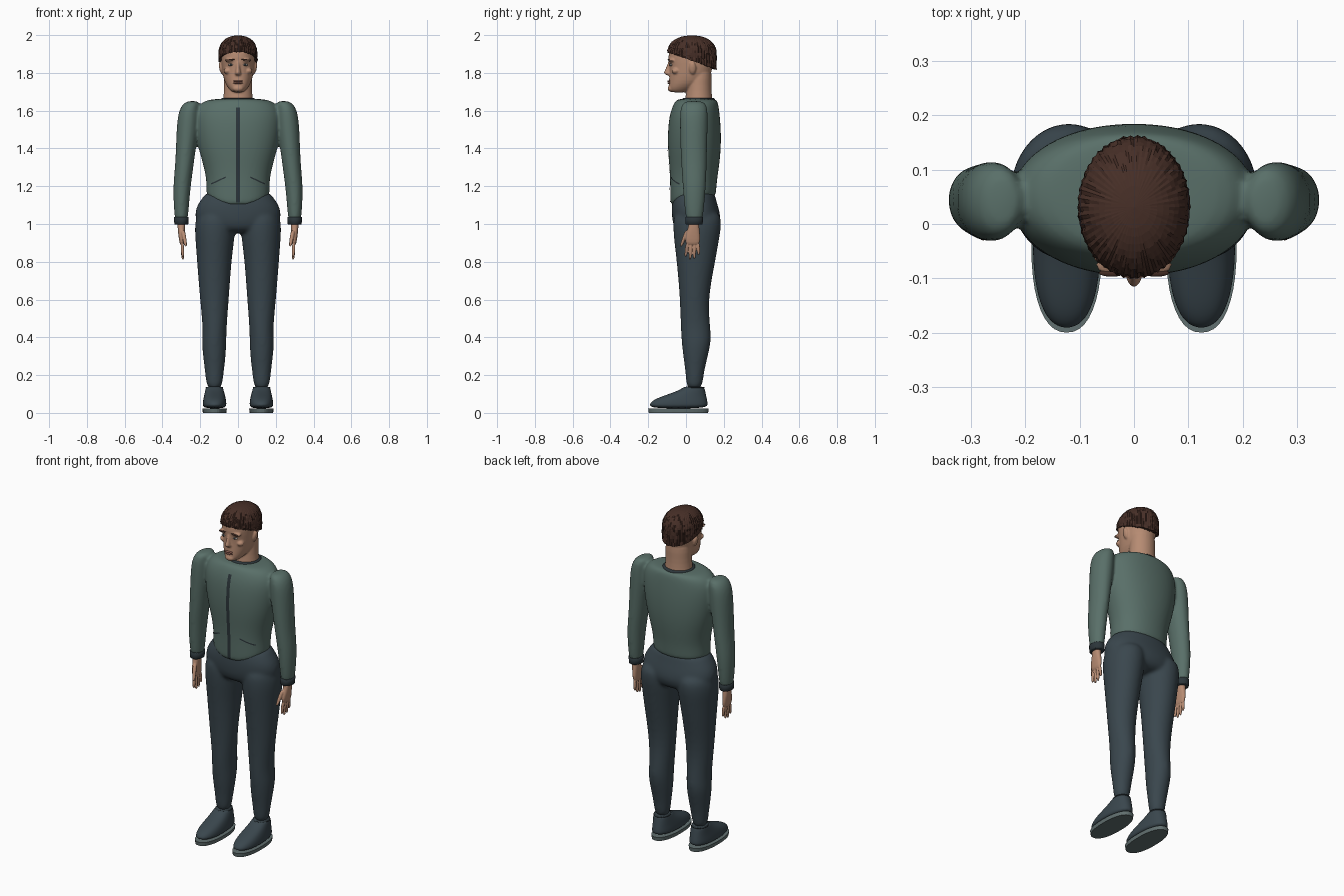
import bpy, bmesh, math, random
from mathutils import Matrix, Vector

random.seed(4)
if "Cube" in bpy.data.objects:
    bpy.data.objects.remove(bpy.data.objects["Cube"])


def material(name, *rgb):
    mat = bpy.data.materials.new(name)
    mat.use_nodes = True
    mat.diffuse_color = (*rgb, 1)
    mat.node_tree.nodes["Principled BSDF"].inputs["Base Color"].default_value = (*rgb, 1)
    return mat


skin = material("skin", .47, .26, .17)
jacket_green = material("jacket green", .10, .16, .14)
trouser_blue = material("trouser blue", .042, .062, .075)
trim_dark = material("dark trim", .025, .036, .042)
hair_brown = material("hair brown", .062, .028, .02)
sole_grey = material("sole grey", .12, .16, .16)
lip_tone = material("lips", .28, .12, .09)
eye_white = material("eye white", .45, .40, .36)


def loft(bm, rings, side=1, power=2.0, sides=20):
    """Closed stack of oval rings: height, centre x, front y, back y, half width."""
    loops = []
    for z, cx, front, back, half in rings:
        loop = []
        for i in range(sides):
            a = math.tau * i / sides
            c, s = math.cos(a), math.sin(a)
            x = math.copysign(abs(c) ** (2 / power), c) * half
            y = math.copysign(abs(s) ** (2 / power), s) * (back - front) / 2
            loop.append(bm.verts.new((side * (cx + x), (front + back) / 2 + y, z)))
        loops.append(loop)
    for low, high in zip(loops, loops[1:]):
        for i in range(sides):
            j = (i + 1) % sides
            bm.faces.new((low[i], low[j], high[j], high[i]))
    bm.faces.new(loops[0])
    bm.faces.new(loops[-1])
    return loops


def ellipsoid(bm, centre, radii, tilt=0.0):
    matrix = Matrix.Translation(centre) @ Matrix.Rotation(tilt, 4, "Y") @ Matrix.Diagonal((*radii, 1))
    bmesh.ops.create_uvsphere(bm, u_segments=16, v_segments=10, radius=1, matrix=matrix)


def finish(name, bm, mat, subdivide=0, voxel=0, relax=4, smooth=True):
    """Turn the mesh into an object, optionally rounded and fused into one skin."""
    bmesh.ops.recalc_face_normals(bm, faces=bm.faces)
    mesh = bpy.data.meshes.new(name)
    bm.to_mesh(mesh)
    bm.free()
    mesh.materials.append(mat)
    for face in mesh.polygons:
        face.use_smooth = smooth
    obj = bpy.data.objects.new(name, mesh)
    bpy.context.collection.objects.link(obj)
    if subdivide:
        mod = obj.modifiers.new("round", "SUBSURF")
        mod.levels = mod.render_levels = subdivide
    if voxel:
        mod = obj.modifiers.new("fuse", "REMESH")
        mod.mode, mod.voxel_size, mod.use_smooth_shade = "VOXEL", voxel, True
        mod = obj.modifiers.new("relax", "SMOOTH")
        mod.iterations = relax
    return obj


# Jacket: torso and both sleeves fused, the hem dipping to a point in front
bm = bmesh.new()
torso = [(1.14, 0, -.078, .155, .165), (1.16, 0, -.085, .16, .17), (1.23, 0, -.085, .165, .168),
         (1.31, 0, -.09, .178, .185), (1.40, 0, -.098, .187, .212), (1.50, 0, -.098, .187, .228),
         (1.58, 0, -.088, .18, .23), (1.63, 0, -.07, .173, .21), (1.655, 0, -.055, .167, .175),
         (1.664, 0, -.035, .15, .11)]
loops = loft(bm, torso, power=2.15)
for loop in loops[:2]:
    for v in loop:
        v.co.z -= .055 * max(0, -(v.co.y - .04) / .125) ** 2
sleeve = [(1.01, .3, .005, .085, .03), (1.04, .3, -.002, .09, .036), (1.10, .3, -.01, .098, .041),
          (1.20, .297, -.018, .106, .047), (1.30, .285, -.025, .11, .049), (1.40, .276, -.03, .112, .053),
          (1.52, .265, -.033, .116, .06), (1.59, .26, -.033, .116, .056), (1.63, .25, -.025, .11, .048),
          (1.652, .24, -.005, .09, .03)]
for side in (1, -1):
    loft(bm, sleeve, side)
jacket = finish("jacket", bm, jacket_green, 2, .009, 4)

# Trousers: hips and legs fused
bm = bmesh.new()
hips = [(.95, 0, -.03, .14, .14), (.98, 0, -.065, .175, .21), (1.03, 0, -.076, .188, .232),
        (1.09, 0, -.078, .172, .226), (1.14, 0, -.072, .157, .19), (1.18, 0, -.06, .15, .16)]
leg = [(.12, .125, 0, .087, .04), (.20, .125, 0, .092, .048), (.30, .125, -.016, .116, .061),
       (.38, .127, -.024, .135, .066), (.45, .123, -.029, .13, .063), (.60, .125, -.032, .116, .077),
       (.80, .126, -.05, .156, .092), (.90, .123, -.063, .173, .102), (1.0, .121, -.072, .192, .112),
       (1.08, .115, -.06, .18, .095)]
loft(bm, hips, power=2.2)
for side in (1, -1):
    loft(bm, leg, side)
finish("trousers", bm, trouser_blue, 2, .01, 5)

# Shoes, soles, ankle bands, cuffs and hands on each side
shoe = [(.022, .124, -.195, .115, .061), (.05, .124, -.196, .117, .064), (.075, .124, -.165, .112, .06),
        (.10, .124, -.09, .106, .054), (.125, .125, -.025, .1, .048), (.142, .125, -.01, .094, .044)]
sole = [(0, .124, -.197, .117, .062), (.022, .124, -.2, .12, .065)]
cuff = [(.998, .3, 0, .086, .034), (1.0, .3, -.002, .088, .037), (1.035, .3, -.004, .091, .039),
        (1.037, .3, 0, .088, .036)]
palm = [(.885, .296, -.002, .072, .011), (.92, .298, -.008, .076, .015), (.96, .3, .005, .073, .018),
        (1.0, .3, .015, .068, .021), (1.02, .3, .015, .068, .021)]
for side, label in ((1, "left"), (-1, "right")):
    bm = bmesh.new()
    loft(bm, shoe, side, 2.3)
    finish(label + "_shoe", bm, trouser_blue, 2)

    bm = bmesh.new()
    loft(bm, sole, side, 2.3, 40)
    finish(label + "_sole", bm, sole_grey, smooth=False)

    bm = bmesh.new()
    loft(bm, [(.132, .125, -.008, .098, .046), (.138, .125, -.008, .097, .045)], side)
    ellipsoid(bm, (side * .124, -.045, .111), (.026, .008, .004))
    finish(label + "_shoe_trim", bm, trim_dark)

    bm = bmesh.new()
    loft(bm, cuff, side, sides=32)
    finish(label + "_cuff", bm, trim_dark)

    bm = bmesh.new()
    loft(bm, palm, side, 2.4)
    # Four fingers fanning from the knuckles
    for k, length in enumerate((.075, .09, .085, .065)):
        root, tip = .007 + k * .019, -.002 + k * .023
        r = .0095
        loft(bm, [(.9 - length * t, .296 - .004 * t, root + (tip - root) * t - w * r,
                   root + (tip - root) * t + w * r, w * r)
                  for t, w in ((0, 1), (.4, 1), (.85, .85), (1, .5))], side, sides=10)
    # Thumb leaning forward and inward
    loft(bm, [(.97 - .09 * t, .292 - .016 * t, .008 - .035 * t - w * .012,
               .008 - .035 * t + w * .012, w * .012)
              for t, w in ((0, 1), (.4, 1), (.85, .8), (1, .5))], side, sides=10)
    finish(label + "_hand", bm, skin, 1, .0035, 2)

# Head, neck, nose, brow and ears fused
bm = bmesh.new()
skull = [(1.695, 0, -.078, 0, .028), (1.71, 0, -.094, .03, .045), (1.74, 0, -.092, .09, .067),
         (1.78, 0, -.09, .13, .08), (1.83, 0, -.088, .143, .087), (1.88, 0, -.097, .147, .092),
         (1.93, 0, -.09, .145, .09), (1.965, 0, -.05, .12, .07), (1.98, 0, -.01, .08, .04)]
neck = [(1.62, 0, -.01, .145, .085), (1.66, 0, -.005, .14, .08), (1.70, 0, 0, .136, .075),
        (1.77, 0, .005, .136, .074), (1.83, 0, .01, .138, .075)]
loft(bm, skull, power=2.15)
loft(bm, neck)
loft(bm, [(1.785, 0, -.095, -.06, .014), (1.795, 0, -.122, -.06, .019), (1.81, 0, -.116, -.06, .013),
          (1.845, 0, -.098, -.06, .01), (1.87, 0, -.095, -.06, .01)], sides=12)
ellipsoid(bm, (0, -.078, 1.717), (.03, .02, .018))
for side in (1, -1):
    ellipsoid(bm, (side * .04, -.075, 1.866), (.032, .02, .009))
    ellipsoid(bm, (side * .055, -.055, 1.81), (.022, .022, .016))
    ellipsoid(bm, (side * .09, .035, 1.825), (.01, .019, .033), side * .2)
finish("head", bm, skin, 1, .005, 3)

# Facial features
bm = bmesh.new()
for z in (1.746, 1.756):
    ellipsoid(bm, (0, -.089, z), (.027, .01, .005))
finish("lips", bm, lip_tone)
for name, mat, centre, radii in (
        ("eyes", eye_white, (.038, -.079, 1.843), (.015, .008, .006)),
        ("irises", trim_dark, (.038, -.084, 1.843), (.006, .005, .006)),
        ("eyebrows", hair_brown, (.041, -.09, 1.869), (.024, .007, .004))):
    bm = bmesh.new()
    for side in (1, -1):
        ellipsoid(bm, (side * centre[0], *centre[1:]), radii, side * .08)
    finish(name, bm, mat)

# Hair: a ridged cap whose lower edge drops from the forehead to the nape
bm = bmesh.new()
columns, rows = 100, 16
grid = []
for i in range(columns):
    a = math.tau * i / columns
    hairline = 1.862 - .046 * math.sin(a) + .004 * random.random()
    column = []
    for k in range(1, rows + 1):
        t = k / rows
        phi = min(t * 1.3, 1) * math.pi / 2
        z = 1.9 + .098 * math.cos(phi) ** .9 if phi < 1.57 else 1.9
        if t > .77:
            z = 1.9 + (hairline - 1.9) * (t - .77) / .23
        z = max(z, hairline)
        r = math.sin(phi) ** .88 * (1 + random.uniform(-.022, .022) - .02 * (i % 2))
        column.append(bm.verts.new((r * .103 * math.cos(a), .031 + r * .131 * math.sin(a), z)))
    column.append(bm.verts.new((.08 * math.cos(a), .031 + .105 * math.sin(a), hairline + .005)))
    grid.append(column)
crown = bm.verts.new((0, .031, 1.999))
for i in range(columns):
    left, right = grid[i], grid[(i + 1) % columns]
    bm.faces.new((crown, left[0], right[0]))
    for k in range(rows):
        bm.faces.new((left[k], left[k + 1], right[k + 1], right[k]))
finish("hair", bm, hair_brown, smooth=False)

# Collar ring at the neckline
bm = bmesh.new()
loft(bm, [(1.645, 0, -.022, .155, .092), (1.662, 0, -.02, .153, .09), (1.668, 0, -.012, .147, .083)], sides=40)
finish("collar", bm, trim_dark)


def jacket_strip(name, start, end, width, steps=24):
    """Thin dark band laid onto the front of the jacket."""
    bm = bmesh.new()
    a, b = Vector((start[0], -.3, start[1])), Vector((end[0], -.3, end[1]))
    across = (b - a).cross(Vector((0, 1, 0))).normalized() * width / 2
    rows = [[bm.verts.new(a.lerp(b, i / steps) + across * s) for s in (-1, 0, 1)] for i in range(steps + 1)]
    for p, q in zip(rows, rows[1:]):
        for k in (0, 1):
            bm.faces.new((p[k], p[k + 1], q[k + 1], q[k]))
    obj = finish(name, bm, trim_dark)
    wrap = obj.modifiers.new("lay on jacket", "SHRINKWRAP")
    wrap.target, wrap.wrap_method, wrap.wrap_mode = jacket, "PROJECT", "ABOVE_SURFACE"
    wrap.use_project_y, wrap.offset = True, .003


jacket_strip("zip", (0, 1.115), (0, 1.615), .02)
for side, label in ((1, "left"), (-1, "right")):
    jacket_strip(label + "_pocket", (side * .065, 1.248), (side * .14, 1.212), .007, 10)
